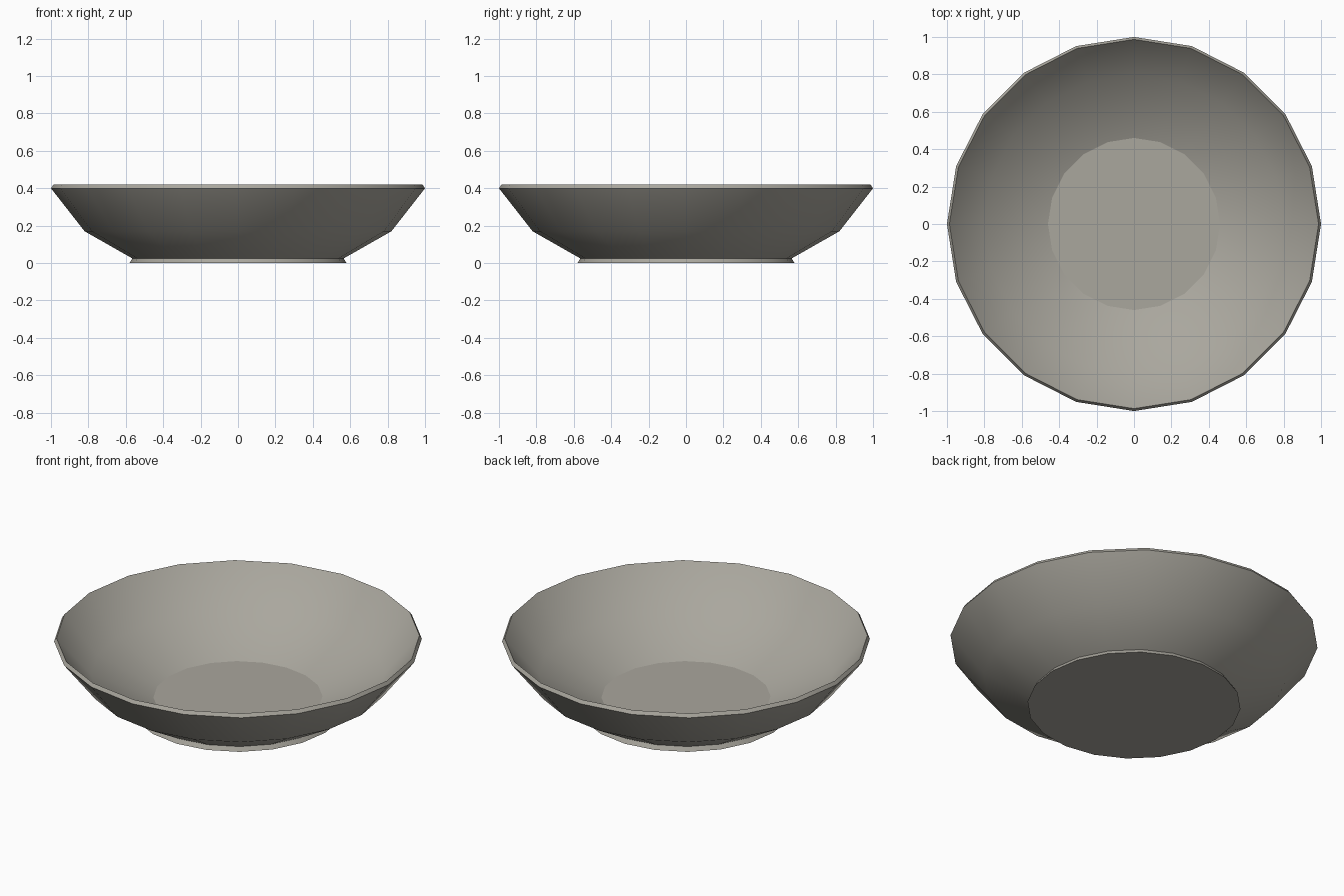
import bpy, bmesh, math

if "Cube" in bpy.data.objects:
    bpy.data.objects.remove(bpy.data.objects["Cube"])

SIDES = 20

# single warm grey glaze
mat = bpy.data.materials.new("warm_grey")
mat.diffuse_color = (0.40, 0.385, 0.34, 1)
mat.use_nodes = True
mat.node_tree.nodes["Principled BSDF"].inputs["Base Color"].default_value = mat.diffuse_color

# profile (radius, height): foot, outer wall, rim, inner wall, floor
profile = [(0.58, 0.0), (0.565, 0.025), (0.82, 0.17), (1.0, 0.40),
           (0.987, 0.42), (0.80, 0.20), (0.46, 0.06)]

bm = bmesh.new()
rings = []
for r, z in profile:
    rings.append([bm.verts.new((r * math.cos(2 * math.pi * i / SIDES),
                                r * math.sin(2 * math.pi * i / SIDES), z))
                  for i in range(SIDES)])

# walls, with smooth outer and inner bands
for k, (a, b) in enumerate(zip(rings, rings[1:])):
    for i in range(SIDES):
        j = (i + 1) % SIDES
        f = bm.faces.new((a[i], a[j], b[j], b[i]))
        f.smooth = True

# flat underside and flat inner floor
bm.faces.new(rings[0][::-1])
bm.faces.new(rings[-1])

# crisp edges at foot, rim and floor
for k in (0, 1, 3, 4, 6):
    for i in range(SIDES):
        e = bm.edges.get((rings[k][i], rings[k][(i + 1) % SIDES]))
        e.smooth = False

mesh = bpy.data.meshes.new("bowl")
bm.to_mesh(mesh)
bm.free()
mesh.materials.append(mat)
bowl = bpy.data.objects.new("bowl", mesh)
bpy.context.collection.objects.link(bowl)
